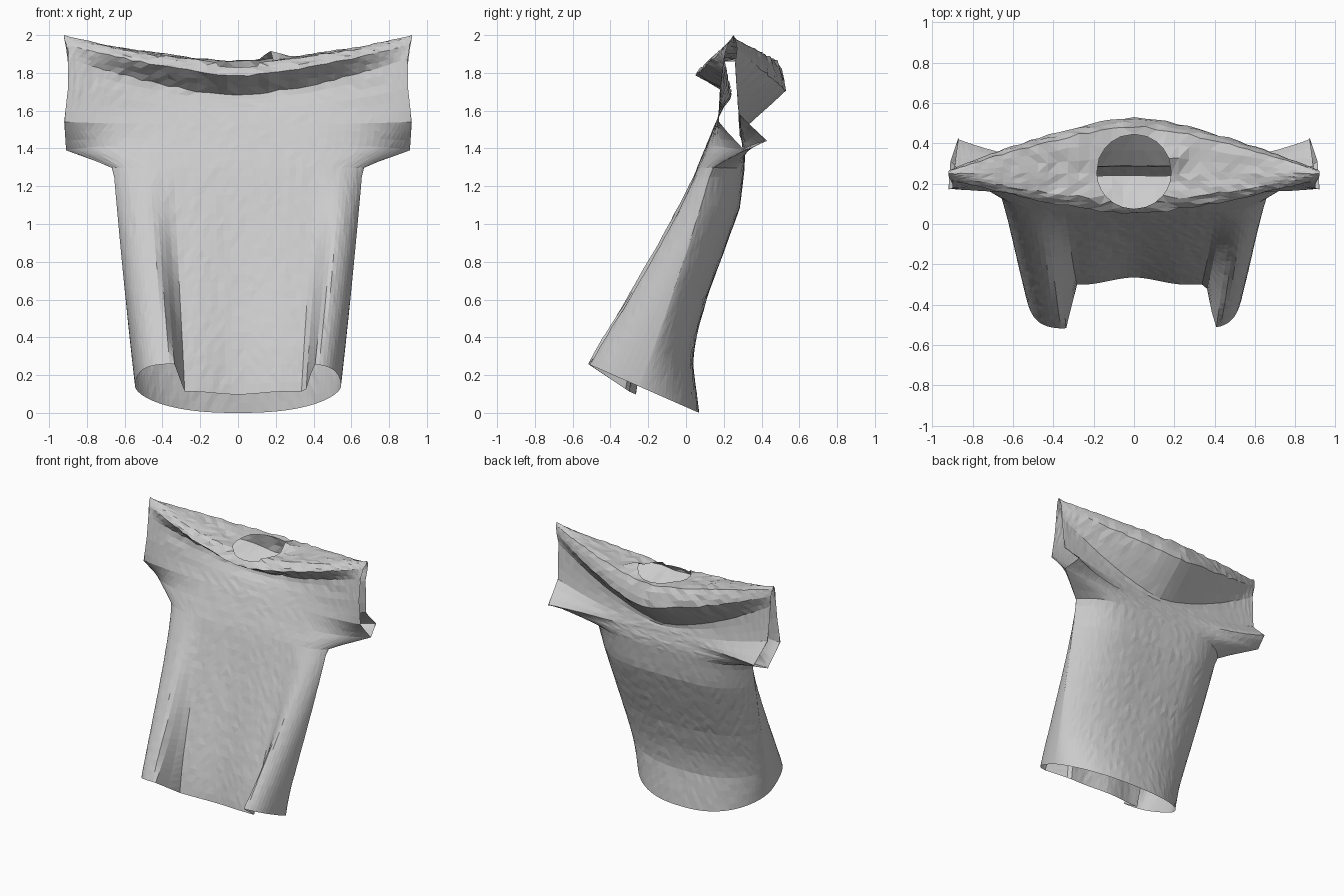
import bpy
import bmesh
import math
import random
from mathutils import Vector

random.seed(4)
cube = bpy.data.objects.get("Cube")
if cube:
    bpy.data.objects.remove(cube, do_unlink=True)

COLUMNS = 52
BODY_ROWS = 26
SUBSTEPS = 3
ARMPIT_Z = 1.3
spread = [math.sin(math.pi * (k / COLUMNS - 0.5)) for k in range(COLUMNS + 1)]

# Back centre line: (height fraction, y)
BACK_LINE = [(0, .07), (.2, .035), (.33, .06), (.5, .12), (.65, .19), (.85, .285), (1, .31)]

# Upper rows: centre y, centre z, edge x, edge y, edge z, curve power
FRONT_ROWS = [
    (.06, 1.3, .66, .14, 1.3, 8),
    (.11, 1.42, .91, .31, 1.39, 5),
    (.155, 1.53, .92, .17, 1.54, 4),
    (.2, 1.62, .9, .18, 1.72, 2.2),
    (.25, 1.68, .9, .2, 1.88, 1.5),
    (.04, 1.785, .91, .22, 1.95, 1.4),
    (.11, 1.85, .92, .24, 1.98, 1.4),
    (.25, 1.845, .92, .25, 2, 1.4),
]
BACK_ROWS = [
    (.31, 1.3, .66, .14, 1.3, 5),
    (.31, 1.35, .91, .31, 1.39, 4),
    (.3, 1.4, .87, .43, 1.44, 2.8),
    (.295, 1.44, .89, .28, 1.58, 1.9),
    (.28, 1.48, .9, .26, 1.85, 1.5),
    (.54, 1.71, .91, .27, 1.93, 1.4),
    (.49, 1.87, .92, .26, 1.98, 1.4),
    (.25, 1.845, .92, .25, 2, 1.4),
]


def mix(a, b, f):
    return a + (b - a) * f


def smoothstep(lo, hi, x):
    f = min(max((x - lo) / (hi - lo), 0), 1)
    return f * f * (3 - 2 * f)


def along(line, t):
    for (t0, y0), (t1, y1) in zip(line, line[1:]):
        if t <= t1:
            return mix(y0, y1, (t - t0) / (t1 - t0))
    return line[-1][1]


def body_row(t, front):
    """One half ring of the torso, from one side seam to the other."""
    width = mix(.545, .66, t)
    seam_y = mix(-.25, .14, t)
    row = []
    for u in spread:
        x = width * u
        drop = 0
        if front:
            # Two long folds push forward near the sides and fade upward
            start = .28 + (.07 if x > 0 else 0) + .04 * t
            fold = smoothstep(start, start + .06 + .14 * t, abs(x))
            sag = .035 * (1 - t) * smoothstep(0, .25, abs(x))
            middle = mix(-.265, .06, t ** 1.15) - sag - .22 * (1 - t) ** .9 * fold
            power, root = mix(10, 8, t), mix(.5, 1, t ** 3)
            drop = .05 * (1 - t) ** 6 * (1 - fold)
        else:
            middle = along(BACK_LINE, t)
            power, root = mix(2.4, 5, t * t), mix(.6, 1, t)
        y = mix(seam_y, middle, max(0, 1 - abs(u) ** power) ** root)
        z = ARMPIT_Z * t + (1 - t) * .44 * (.07 - y) - drop
        row.append(Vector((x, y, z)))
    return row


def upper_row(key):
    """One row across the chest, sleeves and shoulders."""
    cy, cz, ex, ey, ez, power = key
    row = []
    for u in spread:
        f = abs(u) ** power
        row.append(Vector((ex * u, mix(cy, ey, f), mix(cz, ez, f))))
    return row


def sheet(bm, front):
    """Front or back cloth panel from the hem to the shoulder ridge."""
    rows = [body_row(i / BODY_ROWS, front) for i in range(BODY_ROWS + 1)]
    keys = FRONT_ROWS if front else BACK_ROWS
    for a, b in zip(keys, keys[1:]):
        for s in range(1, SUBSTEPS + 1):
            rows.append(upper_row([mix(p, q, s / SUBSTEPS) for p, q in zip(a, b)]))
    grid = [[bm.verts.new(p) for p in row] for row in rows]
    for low, high in zip(grid, grid[1:]):
        for i in range(COLUMNS):
            quad = [low[i], low[i + 1], high[i + 1], high[i]]
            bm.faces.new(quad if front else quad[::-1])


bm = bmesh.new()
sheet(bm, True)
sheet(bm, False)
bmesh.ops.remove_doubles(bm, verts=bm.verts, dist=.0005)

# Soften the folds, leaving the hem and cuffs in place
inner = [v for v in bm.verts if not v.is_boundary and v.co.z > 1.2]
bmesh.ops.smooth_vert(bm, verts=inner, factor=.4, use_axis_x=True, use_axis_y=True, use_axis_z=True)

# Neck opening, with its rim drawn onto a circle
NECK_Y, NECK_R = .26, .185


def neck_offset(p):
    return Vector((p.x, p.y - NECK_Y, 0))


hole = [f for f in bm.faces
        if f.calc_center_median().z > 1.785
        and neck_offset(f.calc_center_median()).length < NECK_R]
bmesh.ops.delete(bm, geom=hole, context='FACES')
for v in bm.verts:
    d = neck_offset(v.co)
    if v.is_boundary and v.co.z > 1.7 and abs(v.co.x) < .3:
        d = d.normalized() * NECK_R
        v.co.x, v.co.y = d.x, d.y + NECK_Y

# Crumpled collar peak and small cloth wrinkles, calmer toward the cuffs
for v in bm.verts:
    p = v.co
    peak = math.exp(-((p.x - .17) ** 2 + (p.y - .33) ** 2) / .004)
    if p.z > 1.7:
        p.z += .05 * peak
    if not v.is_boundary:
        size = (.007 if p.z > 1.7 else .002) * (1 - p.x * p.x)
        p.y += random.uniform(-size, size)
        p.z += random.uniform(-size, size)

bmesh.ops.triangulate(bm, faces=bm.faces)

# Rest on the ground
low_z = min(v.co.z for v in bm.verts)
for v in bm.verts:
    v.co.z -= low_z

cloth = bpy.data.materials.new("light grey cloth")
cloth.use_nodes = True
grey = (.6, .6, .6, 1)
cloth.diffuse_color = grey
cloth.node_tree.nodes["Principled BSDF"].inputs["Base Color"].default_value = grey

mesh = bpy.data.meshes.new("shirt")
bm.to_mesh(mesh)
bm.free()
mesh.materials.append(cloth)
shirt = bpy.data.objects.new("shirt", mesh)
bpy.context.collection.objects.link(shirt)
